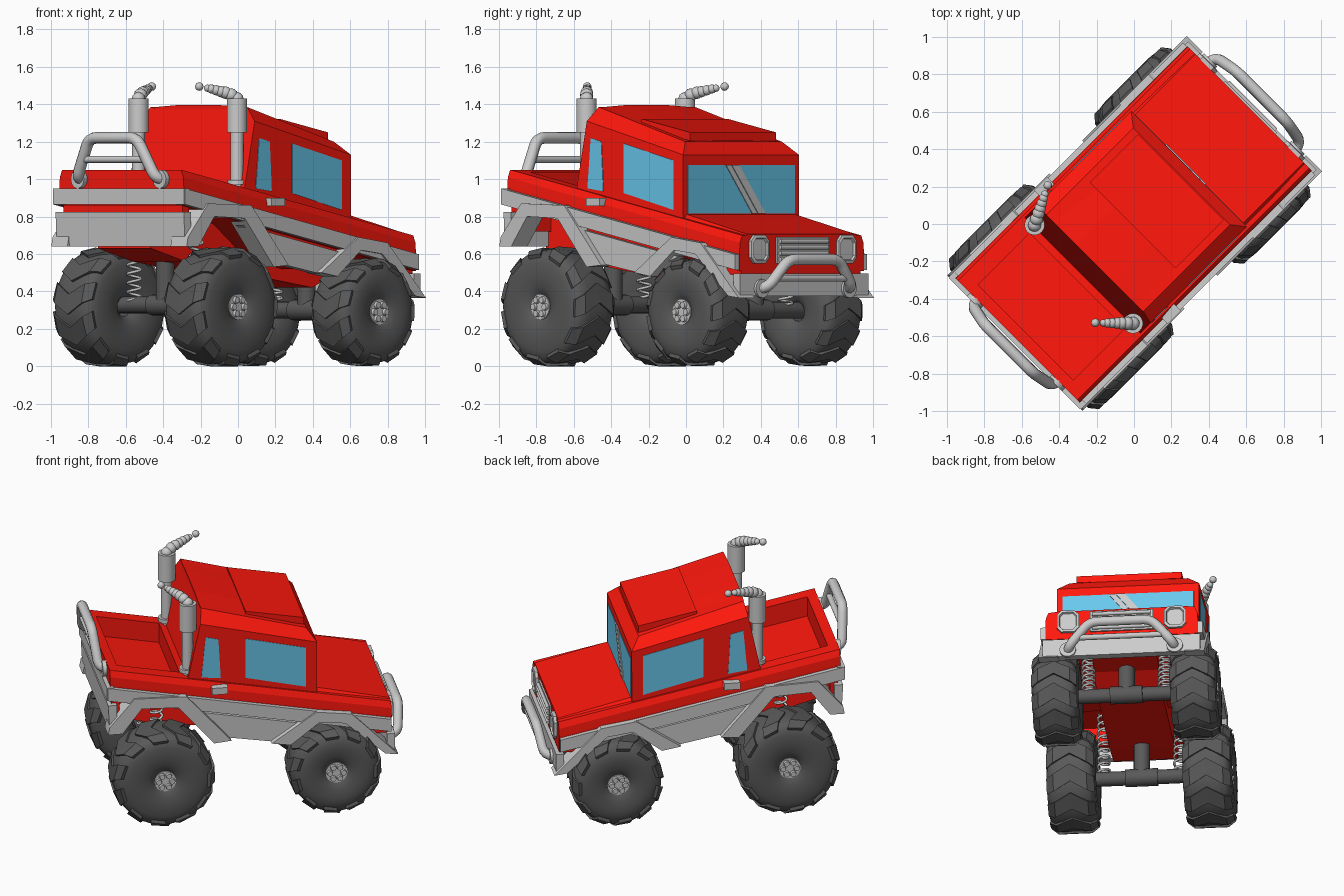
import bpy, bmesh
from math import sin, cos, pi, tau
from mathutils import Vector, Matrix

if "Cube" in bpy.data.objects:
    bpy.data.objects.remove(bpy.data.objects["Cube"])

# Built with +y forward and +x right, then the whole truck is turned 45 degrees.
def material(name, c):
    m = bpy.data.materials.new(name)
    m.diffuse_color = (*c, 1)
    m.use_nodes = True
    m.node_tree.nodes["Principled BSDF"].inputs["Base Color"].default_value = m.diffuse_color
    return m

RED = material("red_paint", (1.0, 0.009, 0.004))
GLASS = material("blue_glass", (0.14, 0.58, 0.85))
RUBBER = material("dark_rubber", (0.10, 0.10, 0.10))

def finish(name, bm, mat=None, smooth=False):
    bmesh.ops.recalc_face_normals(bm, faces=bm.faces)
    me = bpy.data.meshes.new(name)
    bm.to_mesh(me)
    bm.free()
    o = bpy.data.objects.new(name, me)
    bpy.context.collection.objects.link(o)
    if mat:
        me.materials.append(mat)
    if smooth:
        bpy.ops.object.select_all(action='DESELECT')
        bpy.context.view_layer.objects.active = o
        o.select_set(True)
        bpy.ops.object.shade_smooth_by_angle(angle=0.7)
    return o

def add_loft(bm, rings):
    vs = [[bm.verts.new(p) for p in r] for r in rings]
    n = len(vs[0])
    for a, b in zip(vs, vs[1:]):
        for i in range(n):
            bm.faces.new((a[i], a[(i + 1) % n], b[(i + 1) % n], b[i]))
    bm.faces.new(vs[0])
    bm.faces.new(vs[-1])

def loft(name, rings, mat=None):
    bm = bmesh.new()
    add_loft(bm, rings)
    return finish(name, bm, mat)

def prism(name, prof, x0, x1, mat=None):
    """Side profile of (y, z) points extruded from x0 to x1."""
    return loft(name, [[(x, y, z) for y, z in prof] for x in (x0, x1)], mat)

def box(name, x0, x1, y0, y1, z0, z1, mat=None):
    return prism(name, [(y0, z0), (y1, z0), (y1, z1), (y0, z1)], x0, x1, mat)

def add_cyl(bm, a, b, r, r2=None, seg=20):
    a, b = Vector(a), Vector(b)
    m = Matrix.Translation((a + b) / 2) @ (b - a).to_track_quat('Z', 'Y').to_matrix().to_4x4()
    bmesh.ops.create_cone(bm, cap_ends=True, segments=seg, radius1=r,
                          radius2=r if r2 is None else r2, depth=(b - a).length, matrix=m)

def cyls(name, items, mat=None):
    bm = bmesh.new()
    for it in items:
        add_cyl(bm, *it)
    return finish(name, bm, mat, True)

def tube(name, pts, r, mat=None, res=3):
    cu = bpy.data.curves.new(name, 'CURVE')
    cu.dimensions = '3D'
    cu.bevel_depth, cu.bevel_resolution, cu.use_fill_caps = r, res, True
    s = cu.splines.new('POLY')
    s.points.add(len(pts) - 1)
    for p, q in zip(s.points, pts):
        p.co = (*q, 1)
    o = bpy.data.objects.new(name, cu)
    bpy.context.collection.objects.link(o)
    if mat:
        cu.materials.append(mat)
    return o

def rounded(pts, d=0.05):
    """Path with its inner corners rounded."""
    pts = [Vector(p) for p in pts]
    out = [pts[0]]
    for a, b, c in zip(pts, pts[1:], pts[2:]):
        p, q = b + (a - b).normalized() * d, b + (c - b).normalized() * d
        out += [p.lerp(b, t).lerp(b.lerp(q, t), t) for t in (0, .25, .5, .75, 1)]
    return out + [pts[-1]]

def belt(y):  # top edge of the body, dropping towards the nose
    return 1.05 - 0.2 * (y + 0.88)

# Red body shell with the cargo bed cut out
sec = [(-.47, -.19), (-.47, -.09), (-.467, -.04), (-.45, 0), (.45, 0), (.467, -.04), (.47, -.09), (.47, -.19)]
body = loft("body_shell", [[(x, y, belt(y) + z) for x, z in sec] for y in (-.88, .875)], RED)
cut = prism("bed_cutter", [(-.82, belt(-.82) - .13), (-.43, belt(-.43) - .13), (-.43, 1.3), (-.82, 1.3)], -.36, .36)
cut.hide_render = True
cut.hide_viewport = True
mod = body.modifiers.new("bed", 'BOOLEAN')
mod.object, mod.operation = cut, 'DIFFERENCE'
loft("hood", [[(-.445, y, belt(y) - .03), (-.41, y, belt(y) + h), (.41, y, belt(y) + h), (.445, y, belt(y) - .03)]
              for y, h in ((.38, .022), (.872, .006))], RED)
prism("lower_hull", [(-.86, .86), (-.86, .63), (-.6, .56), (.36, .42), (.5, .48), (.86, .49), (.86, .53)], -.20, .20, RED)
prism("sill_core", [(-.44, .80), (-.13, .57), (.13, .52), (.42, .63)], -.45, .45, RED)
box("nose", -.45, .45, .76, .87, .49, .62, RED)
box("tail", -.45, .45, -.87, -.82, .72, .90, RED)

# Cab and roof panel
loft("cab", [[(-w, a, za), (w, a, za), (w, b, zb), (-w, b, zb)] for w, a, za, b, zb in
             ((.438, -.395, .92, .415, .76), (.438, -.312, 1.31, .416, 1.13), (.365, -.295, 1.385, .36, 1.20))], RED)
loft("roof_crown", [[(-.36, y, z), (-.14, y, z + h), (.14, y, z + h), (.36, y, z), (0, y, z - .05)]
                    for y, z, h in ((-.298, 1.383, .014), (.36, 1.198, .006))], RED)
prism("roof_panel", [(-.01, 1.28), (-.01, 1.322), (.355, 1.25), (.355, 1.205)], -.325, .325, RED)

# Windows
def side_window(name, quad, s):
    loft(name, [[(s * x, y, z) for y, z in quad] for x in (.41, .441)], GLASS)

prism("windscreen", [(.40, .815), (.419, .815), (.419, 1.075), (.39, 1.075)], -.405, .405, GLASS)
for o, w in ((-.027, .028), (.027, .018)):
    loft("windscreen_bar", [[(x + o + a, .412 + b, z) for a, b in ((-w, 0), (w, 0), (w, .012), (-w, .012))]
                            for x, z in ((.075, 1.075), (-.125, .815))])

# Trim, windows and fittings on both sides
for s in (-1, 1):
    side_window("rear_side_window", [(-.305, .95), (-.185, .935), (-.20, 1.20), (-.28, 1.22)], s)
    side_window("front_side_window", [(-.03, .925), (.345, .835), (.345, 1.10), (-.03, 1.19)], s)
    prism("side_strip", [(-.90, .865), (.87, .515), (.87, .598), (-.90, .95)], s * .42, s * .50)
    prism("sill_panel", [(-.44, .755), (-.14, .545), (.14, .495), (.42, .585)], s * .42, s * .475)
    prism("rear_flare", [(-.90, .64), (-.89, .69), (-.735, .87), (-.41, .86), (-.13, .54), (-.24, .53), (-.46, .79),
                         (-.69, .80), (-.81, .64)], s * .39, s * .512)
    prism("front_flare", [(.12, .50), (.40, .69), (.62, .66), (.91, .365), (.83, .375), (.58, .60),
                          (.42, .62), (.24, .48)], s * .39, s * .512)
    box("door_handle", s * .45, s * .505, -.25, -.15, .855, .90)
    # octagonal headlight
    ring = lambda r, y: [(s * .33 + r * .9 * x, y, .625 + r * z) for x, z in
                         ((1, .6), (.6, 1), (-.6, 1), (-1, .6), (-1, -.6), (-.6, -1), (.6, -1), (1, -.6))]
    loft("headlight", [ring(.075, .86), ring(.075, .893), ring(.06, .897), ring(.055, .885)])
    # exhaust stack
    x, y = s * .372, -.38
    cyls("exhaust_stack", [((x, y, .92), (x, y, 1.26), .035), ((x, y, .97), (x, y, .995), .052),
                           ((x, y, 1.25), (x, y, 1.43), .054)])

# Bumpers and grille
box("rear_bumper", -.495, .495, -.905, -.86, .865, .95)
prism("tailgate_skirt", [(-.885, .64), (-.895, .825), (-.84, .825), (-.84, .64)], -.485, .485)
box("front_bumper", -.485, .485, .845, .895, .375, .495)
box("grille_frame", -.195, .195, .86, .885, .55, .69)
for i in range(4):
    tube("grille_bar", [(-.18, .89, .572 + i * .032), (.18, .89, .572 + i * .032)], .012)

# Tubular guards, front and rear
tube("front_guard", rounded([(-.33, .88, .415), (-.32, .94, .42), (-.19, .965, .57), (.19, .965, .57),
                             (.32, .94, .42), (.33, .88, .415)]), .03)
tube("front_guard_rung", [(-.27, .95, .47), (.27, .95, .47)], .018)
tube("rear_guard", rounded([(-.31, -.86, 1.0), (-.30, -.92, 1.0), (-.18, -.945, 1.22), (.18, -.945, 1.22),
                            (.30, -.92, 1.0), (.31, -.86, 1.0)]), .031)
tube("rear_guard_rung", [(-.25, -.932, 1.105), (.25, -.932, 1.105)], .019)
cyls("guard_feet", [((s * x, y, z), (s * x, y + d, z), .05) for s in (-1, 1)
                    for x, y, z, d in ((.33, .89, .415, .02), (.31, -.875, 1.0, -.03))])

# Exhaust smoke as chains of shrinking puffs
for x, y, dx, dy in ((.372, -.38, -.145, -.14), (-.372, -.38, -.10, .20)):
    bm = bmesh.new()
    for t, z, r in ((0, 1.43, .036), (.15, 1.45, .036), (.3, 1.462, .034), (.42, 1.468, .031), (.55, 1.475, .028),
                    (.68, 1.482, .025), (.78, 1.486, .02), (1, 1.495, .023)):
        bmesh.ops.create_icosphere(bm, subdivisions=2, radius=r,
                                   matrix=Matrix.Translation((x + dx * t, y + dy * t, z)))
    finish("smoke_puffs", bm, None, True)

# Tyre, chevron tread and hub
def wheel(name, cx, cy, cz, R, h, s):
    at = lambda x, r, a: (cx + x, cy + r * cos(a), cz + r * sin(a))
    half = [(h * .70, .05), (h * .84, .07), (h * .95, .11), (h, .17), (h * .98, R - .085), (h * .90, R - .042),
            (h * .74, R - .018), (h * .4, R - .01)]
    prof = half + [(-x, r) for x, r in reversed(half)]
    bm = bmesh.new()
    N = 40
    rows = [[bm.verts.new(at(x, r, tau * i / N)) for x, r in prof] for i in range(N)]
    for i in range(N):
        a, b = rows[i], rows[(i + 1) % N]
        for j in range(len(prof)):
            k = (j + 1) % len(prof)
            bm.faces.new((a[j], a[k], b[k], b[j]))
    finish(name + "_tyre", bm, RUBBER, True)
    bm = bmesh.new()
    n = 11
    for i in range(n):
        for q in (-1, 1):
            rings = []
            for x, r, da in ((0, R + .003, .24), (h * .68, R - .001, .05), (h * .97, R - .035, -.03)):
                a, w = tau * i / n + da, .17
                rings.append([at(q * x, r, a - w), at(q * x, r + .002, a + w),
                              at(q * x * .9, r - .04, a + w), at(q * x * .9, r - .04, a - w)])
            add_loft(bm, rings)
    finish(name + "_tread", bm, RUBBER)
    face = cx + s * h
    items = [((face - s * .06, cy, cz), (face - s * .02, cy, cz), .068)]
    for k in range(6):
        y, z = cy + .042 * cos(tau * k / 6), cz + .042 * sin(tau * k / 6)
        items.append(((face - s * .025, y, z), (face - s * .004, y, z), .02, .017, 12))
    cyls(name + "_hub", items)

# Running gear
for end, y, z, R, x, h, top in (("rear", -.55, .317, .318, .42, .152, .80), ("front", .518, .29, .287, .427, .144, .64)):
    for s in (-1, 1):
        wheel(end + "_wheel", s * x, y, z, R, h, s)
        tube(end + "_spring", [(s * .235 + .036 * cos(t * tau / 12), y + .036 * sin(t * tau / 12),
                                z + (top - z) * t / 120) for t in range(121)], .008, res=1)
    cyls(end + "_axle", [((-.38, y, z + .01), (.38, y, z + .01), .045), ((-.1, y, z + .01), (.1, y, z + .01), .055),
                         ((0, y, z), (0, y, min(top, .66) - .03), .05)], RUBBER)

# Turn the truck to its diagonal heading
turn = Matrix.Rotation(-pi / 4, 4, 'Z')
for o in bpy.context.collection.objects:
    o.matrix_basis = turn @ o.matrix_basis
